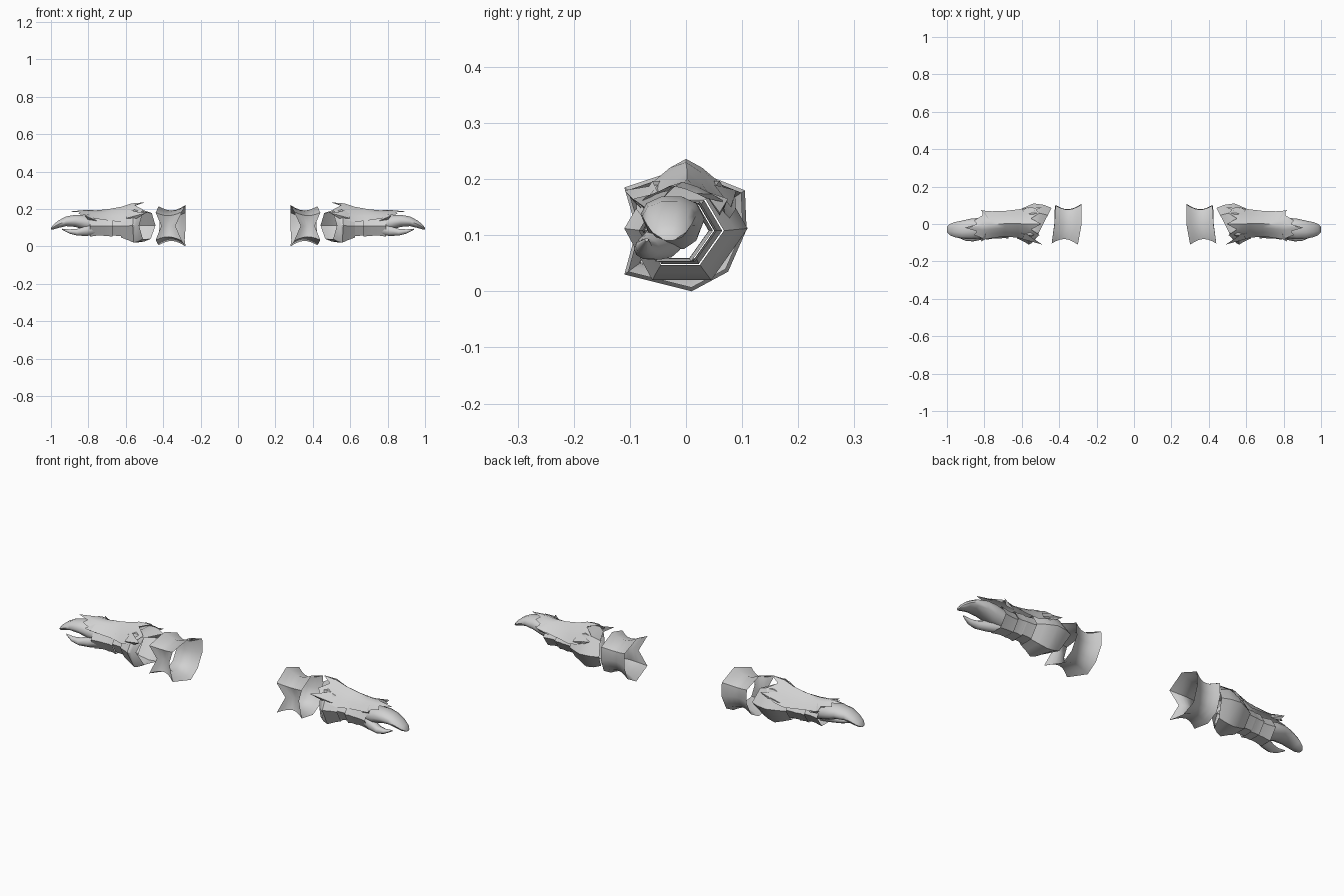
import bpy, bmesh, math

steel = bpy.data.materials.new("steel_grey")
steel.diffuse_color = (0.64, 0.64, 0.64, 1)


def loft(name, rings, closed=True, cap_end=False, cap_start=False, angle=35):
    """Skin a list of point rings, smooth it and mirror it across x."""
    bm = bmesh.new()
    rows = [[bm.verts.new(p) for p in r] for r in rings]
    n = len(rows[0])
    for a, b in zip(rows, rows[1:]):
        for i in range(n if closed else n - 1):
            j = (i + 1) % n
            bm.faces.new((a[i], a[j], b[j], b[i]))
    if cap_start:
        bm.faces.new(rows[0][::-1])
    if cap_end:
        bm.faces.new(rows[-1])
    bmesh.ops.recalc_face_normals(bm, faces=bm.faces)
    for f in bm.faces:
        f.smooth = True
    me = bpy.data.meshes.new(name)
    bm.to_mesh(me)
    bm.free()
    me.set_sharp_from_angle(angle=math.radians(angle))
    me.materials.append(steel)
    ob = bpy.data.objects.new(name, me)
    bpy.context.collection.objects.link(ob)
    ob.modifiers.new("mirror", 'MIRROR').use_mirror_merge = False
    return ob


# Upper arm cuff: waisted open tube with scalloped rims
# corner: y, z, inner rim x, outer rim x
corners = [(-0.11, 0.185, 0.30, 0.44), (-0.088, 0.11, 0.335, 0.41),
           (-0.11, 0.03, 0.30, 0.44), (0.01, 0.0, 0.28, 0.425),
           (0.075, 0.035, 0.285, 0.425), (0.108, 0.11, 0.28, 0.42),
           (0.105, 0.18, 0.28, 0.42), (0.0, 0.222, 0.28, 0.425)]
rings = []
for k in range(7):
    t = k / 6
    s = 1 - 0.24 * math.sin(math.pi * t) - 0.06 * t
    rings.append([(x0 + (x1 - x0) * t, y * s, 0.11 + (z - 0.11) * s)
                  for y, z, x0, x1 in corners])
loft("upper_arm_cuff", rings, angle=50)

# Six-sided shells of the forearm, wrist and hand
HEX = [(-0.11, 0.0), (-0.06, -0.092), (0.045, -0.092),
       (0.11, 0.0), (0.06, 0.085), (-0.06, 0.085)]


def hex_ring(x, s, cy=0.0, cz=0.112, skew=0.0):
    return [(x - skew * y, cy + y * s, cz + z * s) for y, z in HEX]


loft("forearm_bracer", [hex_ring(0.485, 0.78, skew=0.4),
                        hex_ring(0.515, 0.93, skew=0.3),
                        hex_ring(0.55, 1.0, skew=0.12),
                        hex_ring(0.59, 0.82, -0.003, 0.11),
                        hex_ring(0.625, 0.66, -0.005, 0.108)], angle=40)

# Overlapping bands: start x, end x, start scale, end scale, centre y
bands = [("wrist_band", 0.59, 0.68, 0.64, 0.54, -0.006),
         ("knuckle_band", 0.67, 0.72, 0.61, 0.58, -0.012),
         ("palm_band", 0.705, 0.79, 0.53, 0.60, -0.018)]
for name, x0, x1, s0, s1, cy in bands:
    xm = (x0 + x1) / 2
    loft(name, [hex_ring(x0, s0, cy, 0.108),
                hex_ring(xm, (s0 + s1) / 2 - 0.03, cy, 0.108),
                hex_ring(x1, s1, cy, 0.108)])

# Long ridged back plate with jagged ends
# station: x, centre y, half width, ridge z, edge z
stations = [(0.53, 0.0, 0.088, 0.236, 0.165), (0.57, 0.0, 0.088, 0.230, 0.145),
            (0.62, 0.002, 0.076, 0.213, 0.130), (0.69, 0.002, 0.068, 0.200, 0.138),
            (0.76, -0.004, 0.072, 0.193, 0.148), (0.81, -0.006, 0.078, 0.195, 0.158),
            (0.855, -0.02, 0.058, 0.187, 0.165)]
US = [-1, -0.67, -0.33, 0, 0.33, 0.67, 1]
JAG_IN = [0.01, -0.025, 0.02, -0.035, 0.02, -0.025, 0.01]
JAG_OUT = [-0.05, 0.0, -0.015, 0.05, -0.015, 0.0, -0.05]
rings = []
for k, (x, cy, w, top, edge) in enumerate(stations):
    jag = JAG_IN if k == 0 else JAG_OUT if k == len(stations) - 1 else [0] * 7
    rings.append([(x + j, cy + u * w, edge + (top - edge) * (1 - abs(u) ** 1.35))
                  for u, j in zip(US, jag)])
loft("back_plate", rings, closed=False, angle=45)

# Swept spikes on both sides of the forearm and the knuckles
for name, x, y, z, dx, dy, dz in [
        ("forearm_spike", 0.57, 0.08, 0.165, -0.08, 0.02, 0.015),
        ("knuckle_spike", 0.77, 0.06, 0.155, 0.05, 0.025, 0.01)]:
    for label, side in (("back", 1), ("front", -1)):
        base = [(x - 0.02, side * y, z - 0.02), (x + 0.03, side * y, z - 0.015),
                (x + 0.01, side * (y - 0.03), z + 0.025)]
        tip = [(x + dx, side * (y + dy) - 0.01, z + dz)]
        loft(f"{name}_{label}",
             [base, [tuple(t + (b - t) * 0.04 for b, t in zip(p, tip[0])) for p in base]],
             cap_end=True)


# Curved claws from tapering rounded sections
def claw(name, path):
    rings = []
    for x, y, z, ry, rz in path:
        rings.append([(x, y + ry * math.cos(i * math.pi / 5),
                       z + rz * math.sin(i * math.pi / 5)) for i in range(10)])
    loft(name, rings, cap_start=True, cap_end=True, angle=60)


claw("finger_claw", [(0.75, -0.018, 0.115, 0.045, 0.042),
                     (0.82, -0.022, 0.128, 0.055, 0.042),
                     (0.87, -0.026, 0.137, 0.055, 0.034),
                     (0.92, -0.03, 0.134, 0.048, 0.027),
                     (0.96, -0.03, 0.119, 0.040, 0.021),
                     (0.985, -0.03, 0.105, 0.030, 0.014),
                     (1.0, -0.03, 0.095, 0.014, 0.005)])
claw("thumb_claw", [(0.76, -0.035, 0.095, 0.030, 0.036),
                    (0.81, -0.055, 0.083, 0.028, 0.028),
                    (0.86, -0.07, 0.076, 0.023, 0.019),
                    (0.90, -0.075, 0.080, 0.015, 0.012),
                    (0.94, -0.07, 0.092, 0.003, 0.003)])
